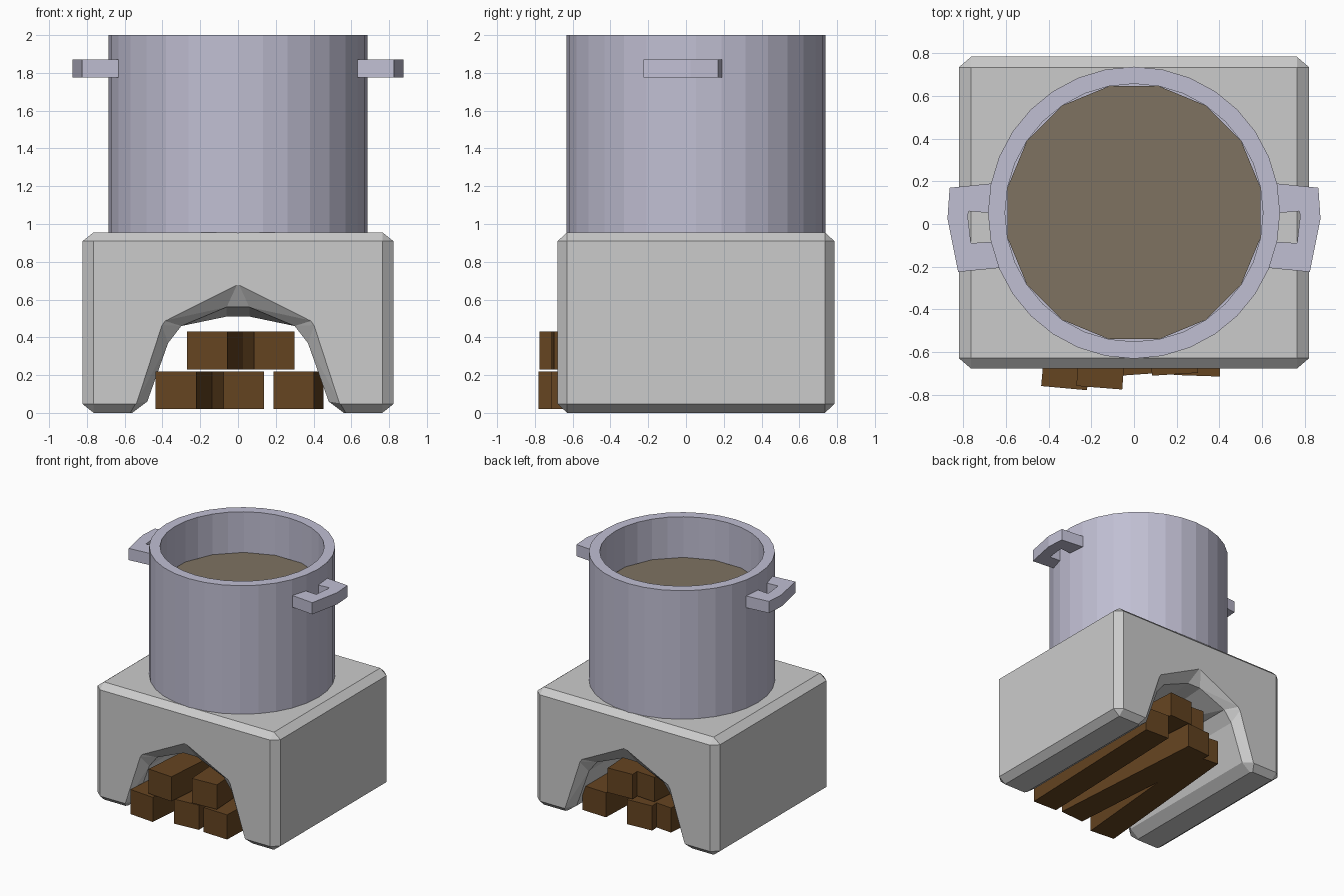
import bpy, bmesh, math
from mathutils import Matrix

if "Cube" in bpy.data.objects:
    bpy.data.objects.remove(bpy.data.objects["Cube"])

CY = 0.053  # centre of stove and pot in y


def material(name, rgb):
    m = bpy.data.materials.new(name)
    m.diffuse_color = (*rgb, 1)
    m.use_nodes = True
    m.node_tree.nodes["Principled BSDF"].inputs["Base Color"].default_value = m.diffuse_color
    return m


metal = material("pale_metal", (0.53, 0.52, 0.65))
wood = material("wood", (0.13, 0.058, 0.015))
broth = material("broth", (0.21, 0.17, 0.12))


def finish(name, bm, mat=None):
    bmesh.ops.recalc_face_normals(bm, faces=bm.faces)
    me = bpy.data.meshes.new(name)
    bm.to_mesh(me)
    bm.free()
    ob = bpy.data.objects.new(name, me)
    bpy.context.collection.objects.link(ob)
    if mat:
        me.materials.append(mat)
    return ob


def loft(bm, rings):
    """Skin closed rings of points into a capped solid."""
    loops = [[bm.verts.new(p) for p in r] for r in rings]
    n = len(loops[0])
    for a, b in zip(loops, loops[1:]):
        for i in range(n):
            j = (i + 1) % n
            bm.faces.new((a[i], a[j], b[j], b[i]))
    bm.faces.new(loops[0])
    bm.faces.new(loops[-1])


# Stove block: chamfered cube with separate chamfer size per axis
bm = bmesh.new()
bmesh.ops.create_cube(bm, size=2)
bmesh.ops.bevel(bm, geom=bm.edges[:], offset=0.1, segments=1, affect='EDGES')
half, inner = (0.822, 0.732, 0.478), (0.764, 0.682, 0.432)
for v in bm.verts:
    for k in range(3):
        v.co[k] = math.copysign(half[k] if abs(v.co[k]) > 0.95 else inner[k], v.co[k])
    v.co.y += CY
    v.co.z += half[2]
stove = finish("stove_block", bm)

# Fire tunnel: chamfered mouth at both ends, lower roof in the middle
MOUTH = [(0.62, -0.045), (0.54, 0.05), (0.405, 0.465), (0.39, 0.488), (0.004, 0.682)]
THROAT = [(0.62, -0.045), (0.48, 0.06), (0.37, 0.37), (0.30, 0.46), (0.06, 0.56)]
MIDDLE = THROAT[:4] + [(0.06, 0.51)]


def section(half_profile, y):
    pts = half_profile + [(-x, z) for x, z in reversed(half_profile)]
    return [(x, y, z) for x, z in pts]


bm = bmesh.new()
loft(bm, [section(p, CY + d) for p, d in (
    (MOUTH, -0.9), (MOUTH, -0.735), (THROAT, -0.665), (MIDDLE, 0),
    (THROAT, 0.665), (MOUTH, 0.735), (MOUTH, 0.9))])
bmesh.ops.triangulate(bm, faces=bm.faces[:])
cutter = finish("tunnel_cutter", bm)
cutter.hide_render = True
mod = stove.modifiers.new("tunnel", 'BOOLEAN')
mod.operation = 'DIFFERENCE'
mod.solver = 'EXACT'
mod.object = cutter
bpy.context.view_layer.objects.active = stove
bpy.ops.object.modifier_apply(modifier=mod.name)
bpy.data.objects.remove(cutter)


def ring(r, z, n, phase=0.0):
    return [(r * math.cos(2 * math.pi * (i + phase) / n),
             CY + r * math.sin(2 * math.pi * (i + phase) / n), z) for i in range(n)]


# Pot: thick-walled open cylinder
bm = bmesh.new()
loft(bm, [ring(r, z, 32) for r, z in ((0.685, 0.95), (0.685, 2.0), (0.605, 2.0), (0.605, 1.03))])
finish("pot", bm, metal)

# Broth surface, coarser than the pot
bm = bmesh.new()
bm.faces.new([bm.verts.new(p) for p in ring(0.605, 1.67, 16, 0.5)])
finish("broth", bm, broth)

# Pot handles, mirrored
HANDLE = [(0.62, 0.195), (0.865, 0.17), (0.875, 0.025), (0.825, -0.225), (0.62, -0.205),
          (0.62, -0.08), (0.765, -0.09), (0.78, 0.04), (0.775, 0.06), (0.62, 0.047)]
for side, s in (("left", -1), ("right", 1)):
    bm = bmesh.new()
    loft(bm, [[(s * x, y, z) for x, y in HANDLE] for z in (1.775, 1.87)])
    finish("handle_" + side, bm, metal)

# Firewood: front-end centre (x, y), base z, yaw in degrees
LOGS = [(-0.328, -0.77, 0.02, -5.2), (0.03, -0.705, 0.02, 4), (0.295, -0.712, 0.02, -2),
        (-0.163, -0.768, 0.23, -4.5), (0.192, -0.705, 0.23, 3.5)]
for i, (x, y, z, yaw) in enumerate(LOGS):
    bm = bmesh.new()
    bmesh.ops.create_cube(bm, size=1)
    bm.transform(Matrix.Translation((x, y, z)) @ Matrix.Rotation(math.radians(yaw), 4, 'Z')
                 @ Matrix.Diagonal((0.216, 1.4, 0.2, 1)) @ Matrix.Translation((0, 0.5, 0.5)))
    finish(f"log_{i + 1}", bm, wood)
